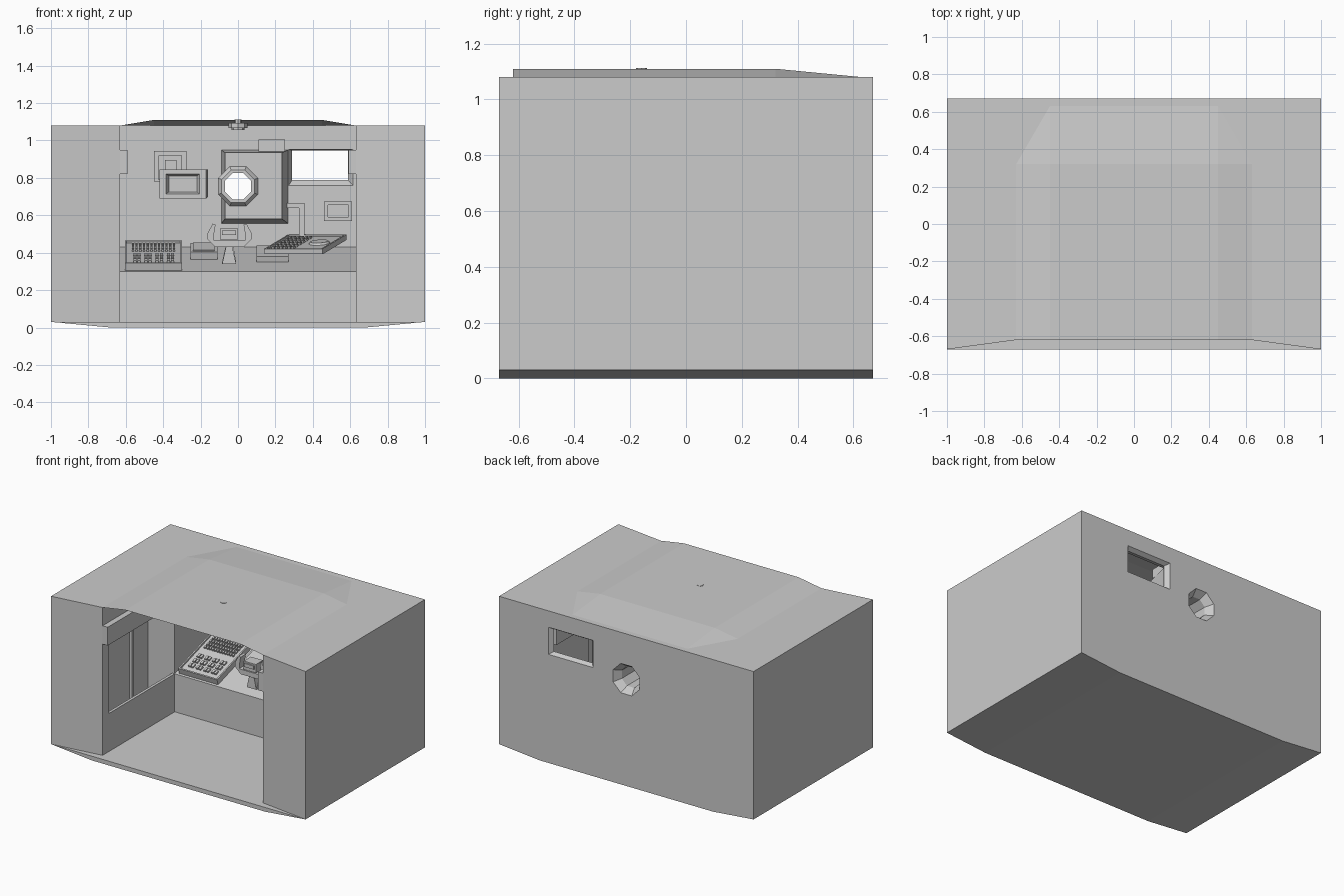
import bpy, bmesh, math
from mathutils import Matrix, Vector

cube = bpy.data.objects.get("Cube")
if cube:
    bpy.data.objects.remove(cube)

grey = bpy.data.materials.new("plain_grey")
grey.use_nodes = True
GREY = (0.6, 0.6, 0.6, 1)
grey.diffuse_color = GREY
grey.node_tree.nodes["Principled BSDF"].inputs["Base Color"].default_value = GREY


def finish(name, bm, recalc=True):
    if recalc:
        bmesh.ops.recalc_face_normals(bm, faces=bm.faces)
    mesh = bpy.data.meshes.new(name)
    bm.to_mesh(mesh)
    bm.free()
    mesh.materials.append(grey)
    ob = bpy.data.objects.new(name, mesh)
    bpy.context.collection.objects.link(ob)
    return ob


def loft(name, loop_a, loop_b):
    """Solid between two matching loops of points."""
    bm = bmesh.new()
    a = [bm.verts.new(p) for p in loop_a]
    b = [bm.verts.new(p) for p in loop_b]
    bm.faces.new(a)
    bm.faces.new(b[::-1])
    for i in range(len(a)):
        j = (i + 1) % len(a)
        bm.faces.new((a[i], b[i], b[j], a[j]))
    return finish(name, bm)


def prism(name, pts, axis, lo, hi):
    """Extrude a 2D outline along x, y or z."""
    def at(v):
        return [p[:axis] + (v,) + p[axis:] for p in pts]
    return loft(name, at(lo), at(hi))


def rect(x0, x1, z0, z1, y):
    return [(x0, y, z0), (x1, y, z0), (x1, y, z1), (x0, y, z1)]


def octagon(x, z, r, y):
    return [(x + r * math.cos(a), y, z + r * math.sin(a))
            for a in [math.pi * (k + .5) / 4 for k in range(8)]]


def box(name, x, y, z):
    return loft(name, rect(*x, *z, y[0]), rect(*x, *z, y[1]))


def cut(ob, cutter):
    mod = ob.modifiers.new("cut", 'BOOLEAN')
    mod.operation, mod.solver, mod.object = 'DIFFERENCE', 'EXACT', cutter
    bpy.context.view_layer.objects.active = ob
    bpy.ops.object.modifier_apply(modifier=mod.name)
    bpy.data.objects.remove(cutter)


def slabs(name, items, matrix):
    """Boxes (centre, size) joined in one object, placed by a matrix."""
    bm = bmesh.new()
    for c, s in items:
        bmesh.ops.create_cube(bm, size=1, matrix=matrix @ Matrix.Translation(c) @ Matrix.Diagonal((*s, 1)))
    return finish(name, bm)


# Hull and floor
hull = prism("hull", [(-1, -.67), (-.63, -.62), (.63, -.62), (1, -.67), (1, .67), (-1, .67)], 2, .03, 1.08)
prism("floor", [(-1, .03), (-.68, 0), (.68, 0), (1, .03)], 1, -.67, .67)

# Room with a sloping desk at the back, and a bay in each side wall
cut(hull, prism("room_cutter", [(-1, 0), (.19, 0), (.19, .3), (.61, .43), (.61, 1.2), (-1, 1.2)], 0, -.63, .63))
for s in (-1, 1):
    cut(hull, box("bay_cutter", sorted((s * .62, s * .84)), (-.55, .19), (.12, .82)))
    side = "left" if s > 0 else "right"
    box(side + "_low_partition", sorted((s * .63, s * .65)), (-.6, .2), (.03, .3))
    box(side + "_rail", sorted((s * .59, s * .64)), (-.62, .61), (.82, .95))
    box(side + "_bay_post", sorted((s * .82, s * .845)), (-.02, 0), (.12, .82))

# Rear window: bevelled from both sides
pane = rect(.29, .585, .79, .945, .64)
cut(hull, loft("window_cutter", rect(.25, .62, .765, .97, .68), pane))
cut(hull, loft("window_cutter", rect(.265, .625, .75, .955, .6), rect(.29, .585, .79, .945, .645)))

# Cabinet on the back wall, with a round port running through it
cabinet = loft("port_cabinet", rect(-.07, .235, .58, .935, .42), rect(-.09, .27, .555, .95, .62))
loft("port_ring", octagon(0, .755, .115, .42), octagon(0, .755, .095, .395))
ring = bpy.data.objects["port_ring"]
for ob in (hull, cabinet, ring):
    cut(ob, loft("port_cutter", octagon(0, .755, .076, .3), octagon(0, .755, .076, .8)))
cut(hull, loft("port_cutter", octagon(0, .755, .12, .68), octagon(0, .755, .076, .62)))
box("cabinet_vent", (.11, .25), (.48, .62), (.94, 1.005))

# Raised roof sheet with hipped back
bm = bmesh.new()
rows = [[bm.verts.new((x, y, z)) for x, z in ((-.63, 1.08), (-.45, 1.11), (.45, 1.11), (.63, 1.08))]
        for y in (-.62, .32)]
back = [bm.verts.new((x, .63, 1.08)) for x in (-.63, -.45, .45, .63)]
for i in range(3):
    bm.faces.new((rows[0][i], rows[0][i + 1], rows[1][i + 1], rows[1][i]))
bm.faces.new((rows[1][1], rows[1][2], back[2], back[1]))
for a, b, c, d in ((0, 1, 1, 0), (3, 2, 2, 3)):
    bm.faces.new((rows[1][a], rows[1][b], back[c]))
    bm.faces.new((rows[1][a], back[c], back[d]))
finish("roof", bm)

# Ceiling lamp
bm = bmesh.new()
for r, z, h in ((.05, 1.08, .025), (.035, 1.065, .02), (.02, 1.1, .025)):
    bmesh.ops.create_cone(bm, cap_ends=True, segments=8, radius1=r, radius2=r, depth=h,
                          matrix=Matrix.Translation((0, -.16, z)))
finish("ceiling_lamp", bm)

# Monitor with inset screen, on a wall bracket
monitor = loft("monitor", rect(-.42, -.17, .69, .845, .36), rect(-.4, -.16, .7, .845, .5))
cut(monitor, loft("screen_cutter", rect(-.39, -.2, .71, .825, .35), rect(-.37, -.22, .725, .81, .39)))
box("bracket_plate", (-.45, -.275), (.58, .62), (.78, .945))
box("bracket_raised_plate", (-.425, -.3), (.56, .59), (.79, .92))
box("bracket_arm", (-.39, -.33), (.45, .58), (.78, .895))

# Framed panel and pipe on the back wall
frame = box("wall_frame", (.46, .61), (.59, .62), (.57, .675))
cut(frame, box("frame_cutter", (.48, .59), (.57, .6), (.59, .655)))
box("pipe_across", (.26, .355), (.57, .61), (.64, .665))
box("pipe_down", (.325, .355), (.57, .61), (.35, .665))

# Desk panels follow the slope of the desk
tilt = math.atan2(.13, .42)


def on_desk(x, y):
    return Matrix.Translation((x, y, .3 + (y - .19) * .13 / .42)) @ Matrix.Rotation(tilt, 4, 'X')


spot = on_desk(-.452, .4)
slabs("key_panel", [((0, 0, .01), (.305, .41, .04))], spot)
keys = [((-.11 + .02 * c, .05 + .032 * r, .033), (.012, .02, .018)) for c in range(12) for r in range(4)]
keys += [((-.1 + .06 * c + d, -.14 + .05 * r, .033), (.016, .03, .018))
         for c in range(4) for r in range(3) for d in (0, .022)]
slabs("keys", keys, spot)
rim = [((s * .148, 0, .035), (.01, .41, .015)) for s in (-1, 1)]
rim += [((0, s * .2, .035), (.305, .01, .015)) for s in (-1, 1)]
slabs("key_panel_rim", rim, spot)

slabs("small_panel", [((0, 0, .015), (.145, .17, .05)), ((0, 0, .042), (.115, .13, .01))], on_desk(-.182, .48))
slabs("chart_stand", [((0, 0, 0), (.17, .2, .06))], on_desk(.185, .45))

# Turned chart board with buttons and a round dial
board = Matrix.Translation((.36, .38, .44)) @ Matrix.Rotation(math.radians(-19), 4, 'Z') @ Matrix.Rotation(math.radians(11), 4, 'X')
slabs("chart_board", [((0, 0, 0), (.33, .4, .02))], board)
slabs("chart_rim", [((s * .16, 0, .012), (.01, .4, .014)) for s in (-1, 1)]
      + [((0, s * .195, .012), (.33, .01, .014)) for s in (-1, 1)], board)
slabs("chart_buttons", [((-.13 + .045 * c + d, -.14 + .055 * r, .014), (.014, .03, .014))
                        for c in range(3) for r in range(6) for d in (0, .02)], board)
bm = bmesh.new()
bmesh.ops.create_cone(bm, cap_ends=True, segments=12, radius1=.06, radius2=.05, depth=.015,
                      matrix=board @ Matrix.Translation((.08, 0, .014)))
finish("chart_dial", bm)

# Steering column and yoke
loft("steering_column", rect(-.085, -.01, .34, .35, .23), rect(-.065, -.025, .43, .44, .29))
prism("column_face", [(-.085, .34), (-.01, .34), (-.03, .43), (-.065, .43)], 1, .22, .28)
box("yoke_hub", (-.095, .0), (.2, .28), (.47, .53))
box("yoke_hub_plate", (-.085, -.01), (.19, .21), (.495, .52))
prism("yoke_bar", [(-.165, .475), (-.12, .43), (.03, .43), (.075, .475), (.03, .465), (-.12, .465)], 1, .2, .26)
for s in (-1, 1):
    c = -.045
    prism(("left" if s > 0 else "right") + "_yoke_grip",
          [(c + s * dx, z) for dx, z in ((.085, .46), (.12, .475), (.12, .5), (.09, .555), (.075, .55), (.085, .49))],
          1, .2, .26)
